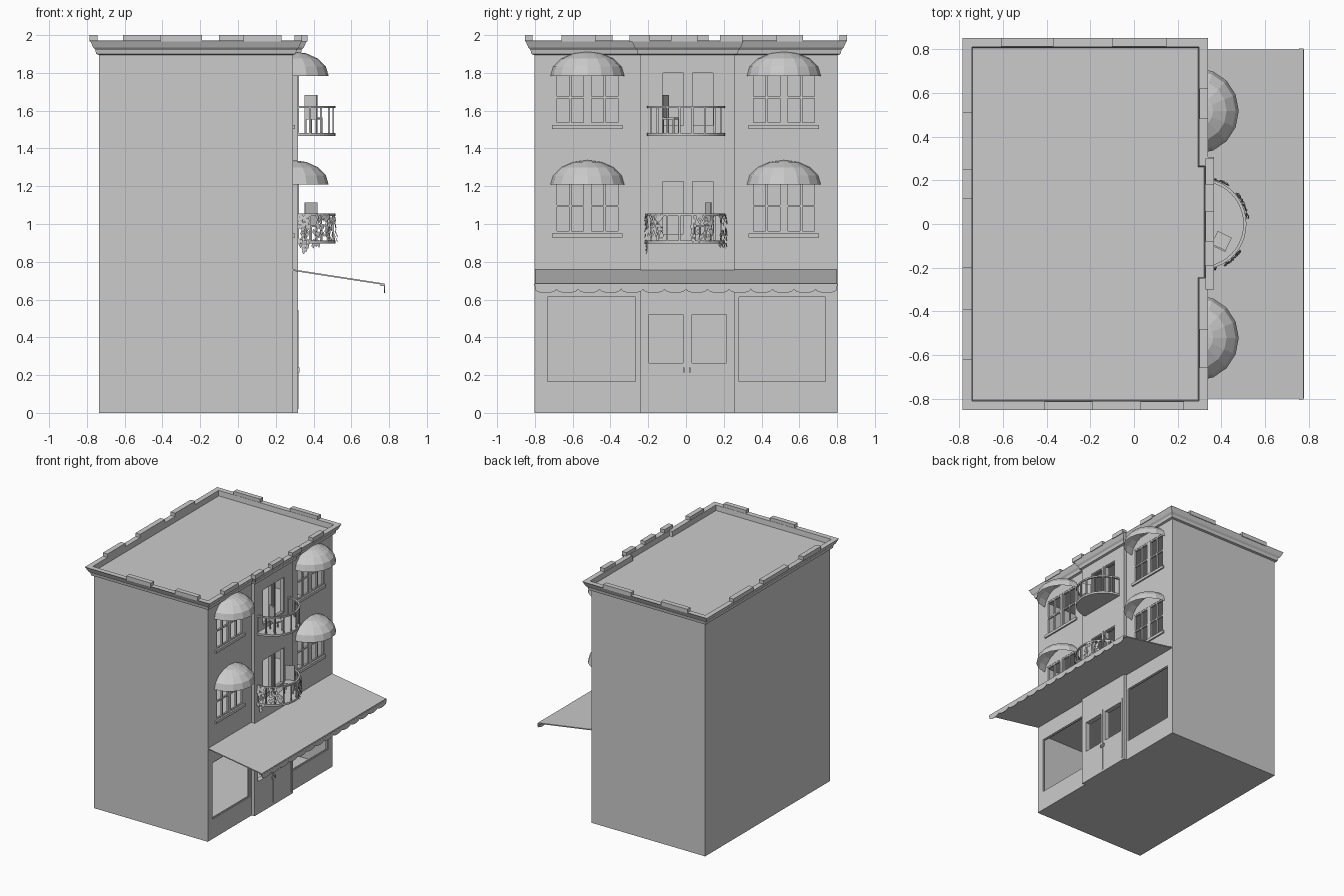
import bpy, bmesh, math, random
from mathutils import Matrix, Vector

random.seed(4)
if bpy.data.objects.get("Cube"):
    bpy.data.objects.remove(bpy.data.objects["Cube"])

plaster = bpy.data.materials.new("plain_grey")
plaster.use_nodes = True
GREY = (0.6, 0.6, 0.6, 1)
plaster.diffuse_color = GREY
plaster.node_tree.nodes["Principled BSDF"].inputs["Base Color"].default_value = GREY


def finish(name, bm, normals=True):
    if normals:
        bmesh.ops.recalc_face_normals(bm, faces=bm.faces)
    mesh = bpy.data.meshes.new(name)
    bm.to_mesh(mesh)
    bm.free()
    mesh.materials.append(plaster)
    ob = bpy.data.objects.new(name, mesh)
    bpy.context.scene.collection.objects.link(ob)
    return ob


def add_box(bm, x, y, z, spin=None):
    """Box from three (low, high) ranges."""
    size = Matrix.Diagonal((x[1] - x[0], y[1] - y[0], z[1] - z[0], 1))
    place = Matrix.Translation((sum(x) / 2, sum(y) / 2, sum(z) / 2))
    bmesh.ops.create_cube(bm, size=1, matrix=(spin or Matrix()) @ place @ size)


def boxes(name, parts, spin=None):
    bm = bmesh.new()
    for part in parts:
        add_box(bm, *part, spin)
    return finish(name, bm)


# Footprint of the house, with the projecting middle bay
BACK, FACE, BAY, SIDE = -0.735, 0.29, 0.317, 0.803
BAY_Y = (-0.24, 0.258)


def outline(off):
    a, b = BAY_Y[0] - off, BAY_Y[1] + off
    x, s = FACE + off, SIDE + off
    return [(BACK - off, -s), (x, -s), (x, a), (BAY + off, a),
            (BAY + off, b), (x, b), (x, s), (BACK - off, s)]


def stack(name, profile):
    """Loft the footprint through (offset, height) steps and cap both ends."""
    bm = bmesh.new()
    rings = [[bm.verts.new((x, y, z)) for x, y in outline(off)] for off, z in profile]
    for low, high in zip(rings, rings[1:]):
        for i in range(len(low)):
            j = (i + 1) % len(low)
            bm.faces.new((low[i], low[j], high[j], high[i]))
    bm.faces.new(rings[0][::-1])
    bm.faces.new(rings[-1])
    return finish(name, bm)


walls = stack("walls", [(0, 0), (0, 1.9)])
stack("cornice_and_roof", [(0, 1.895), (0.016, 1.9), (0.02, 1.922), (0.032, 1.935),
                           (0.045, 1.965), (0.05, 1.972), (0.008, 1.972), (0.004, 1.93)])

# Openings: (y range, z range, columns, rows)
STOREYS = (0.95, 1.525)
shop_windows = [((-0.74, -0.262), (0.16, 0.62)), ((0.275, 0.745), (0.16, 0.62))]
shop_doors = [((-0.195, -0.015), (0.265, 0.52)), ((0.033, 0.215), (0.265, 0.52))]
panes, doors = [], []
for sill in STOREYS:
    for mid in (-0.522, 0.518):
        for lo in (-0.173, 0.01):
            panes.append(((mid + lo, mid + lo + 0.165), (sill, sill + 0.29)))
    for lo in (-0.128, 0.028):
        doors.append(((lo, lo + 0.12), (sill - 0.01, sill + 0.28)))

# Hollow storeys and cut-through openings
cutters = [((-0.72, 0.276), (-0.785, 0.785), z)
           for z in ((0.012, 0.69), (0.76, 1.3), (1.33, 1.88))]
cutters += [((0.2, 0.4), y, z) for y, z in shop_windows + shop_doors + panes + doors]
for part in cutters:
    tool = boxes("opening_cutter", [part])
    tool.hide_render = True
    cut = walls.modifiers.new("opening", "BOOLEAN")
    cut.operation, cut.solver, cut.object = "DIFFERENCE", "EXACT", tool
graph = bpy.context.evaluated_depsgraph_get()
carved = bpy.data.meshes.new_from_object(walls.evaluated_get(graph))
tools = [m.object for m in walls.modifiers]
walls.modifiers.clear()
walls.data = carved
for tool in tools:
    bpy.data.objects.remove(tool)


def frame(name, y, z, x, bar, cols=1, rows=1):
    """Rectangular frame with evenly spaced glazing bars."""
    parts = []
    for i in range(cols + 1):
        c = y[0] + bar / 2 + (y[1] - y[0] - bar) * i / cols
        parts.append((x, (c - bar / 2, c + bar / 2), z))
    for i in range(rows + 1):
        c = z[0] + bar / 2 + (z[1] - z[0] - bar) * i / rows
        parts.append((x, y, (c - bar / 2, c + bar / 2)))
    boxes(name, parts)


for y, z in shop_windows:
    frame("shop_window_frame", y, z, (0.274, 0.284), 0.006)
for y, z in panes:
    frame("window_frame", y, z, (0.274, 0.288), 0.012, 2, 2)
for y, z in doors:
    frame("balcony_door_frame", y, z, (0.295, 0.312), 0.006)

# Door seams and handles
boxes("shop_door_seams", [((0.31, 0.32), (c - 0.004, c + 0.004), (0.02, 0.545))
                          for c in (0.003, 0.235)])
boxes("shop_door_handles", [((0.317, 0.325), (c - 0.005, c + 0.005), (0.215, 0.24))
                            for c in (-0.012, 0.02)])

# Window sills and scalloped-free dome awnings
def dome(name, y, z, steps=8, rings=4):
    bm = bmesh.new()
    rows = []
    for r in range(rings):
        tilt = math.pi / 2 * r / rings
        rows.append([bm.verts.new((FACE + 0.19 * math.cos(tilt) * math.sin(a),
                                   y - 0.196 * math.cos(tilt) * math.cos(a),
                                   z + 0.13 * math.sin(tilt)))
                     for a in (math.pi * i / steps for i in range(steps + 1))])
    top = bm.verts.new((FACE, y, z + 0.13))
    for low, high in zip(rows, rows[1:]):
        for i in range(steps):
            bm.faces.new((low[i], low[i + 1], high[i + 1], high[i]))
    for i in range(steps):
        bm.faces.new((rows[-1][i], rows[-1][i + 1], top))
    return finish(name, bm, False)


for sill in STOREYS:
    for mid in (-0.522, 0.518):
        boxes("window_sill", [((0.28, 0.302), (mid - 0.187, mid + 0.187), (sill - 0.022, sill))])
        dome("dome_awning", mid, sill + 0.258)
    boxes("balcony_door_post", [((0.31, 0.323), (0.003, 0.016), (sill - 0.03, sill + 0.285))])

# Blocks on the parapet
EDGE = 0.042
rim = lambda lo, hi: (lo, hi)
blocks = []
for y in ((-0.62, -0.39), (-0.2, 0.12), (0.25, 0.51)):
    blocks.append(((BACK - 0.05, BACK - 0.05 + EDGE), y))
for y, front in (((-0.66, -0.48), FACE), ((-0.3, -0.19), BAY), ((-0.08, 0.06), BAY),
                 ((0.18, 0.3), BAY), ((0.48, 0.62), FACE)):
    blocks.append(((front + 0.01, front + 0.05), y))
for x in ((-0.41, -0.19), (0.03, 0.23)):
    blocks.append((x, (-SIDE - 0.05, -SIDE - 0.01)))
for x in ((-0.61, -0.37), (-0.1, 0.15)):
    blocks.append((x, (SIDE + 0.01, SIDE + 0.05)))
boxes("parapet_blocks", [(x, y, (1.965, 2.0)) for x, y in blocks])

# Shop awning: sloping sheet, front bar and scalloped valance
bm = bmesh.new()
add_box(bm, (0.29, 0.775), (-0.8, 0.8), (0, 0.008))
for v in bm.verts:
    v.co.z += 0.752 - 0.155 * (v.co.x - 0.29)
finish("shop_awning", bm)
boxes("awning_bar", [((0.755, 0.777), (-0.805, 0.805), (0.672, 0.682))])
bm = bmesh.new()
COUNT, STEPS = 14, 6
width = 1.6 / COUNT
for k in range(COUNT):
    left = -0.8 + k * width
    arc = [(left + width * (1 - math.cos(a)) / 2, 0.655 - 0.02 * math.sin(a))
           for a in (math.pi * i / STEPS for i in range(STEPS + 1))]
    rim_points = [(left + width, 0.675), (left, 0.675)]
    bm.faces.new([bm.verts.new((0.774, y, z)) for y, z in arc + rim_points])
solid = bmesh.ops.extrude_face_region(bm, geom=bm.faces[:])
for v in solid["geom"]:
    if isinstance(v, bmesh.types.BMVert):
        v.co.x += 0.004
finish("awning_valance", bm)


# Balconies: half-round slab, rails and posts
def arc_points(rx, ry, steps):
    return [(BAY + rx * math.sin(a), -ry * math.cos(a))
            for a in (math.pi * i / steps for i in range(steps + 1))]


def curved_bar(name, rx, ry, z, thick=0.014, tall=0.012, steps=20):
    bm = bmesh.new()
    inner, outer = arc_points(rx - thick, ry - thick, steps), arc_points(rx, ry, steps)
    loops = [[bm.verts.new((*p, h)) for p in pts] for pts, h in
             ((inner, z), (outer, z), (outer, z + tall), (inner, z + tall))]
    for a, b in zip(loops, loops[1:] + loops[:1]):
        for i in range(steps):
            bm.faces.new((a[i], a[i + 1], b[i + 1], b[i]))
    for i in (0, steps):
        bm.faces.new([loop[i] for loop in loops])
    finish(name, bm)


def balcony(z):
    bm = bmesh.new()
    edge = [bm.verts.new((x, y, z)) for x, y in arc_points(0.198, 0.206, 20)]
    slab = bmesh.ops.extrude_face_region(bm, geom=[bm.faces.new(edge)])
    for v in slab["geom"]:
        if isinstance(v, bmesh.types.BMVert):
            v.co.z += 0.016
    finish("balcony_floor", bm)
    curved_bar("balcony_rail", 0.198, 0.206, z + 0.146)
    boxes("balcony_posts", [((x - 0.005, x + 0.005), (y - 0.005, y + 0.005), (z, z + 0.15))
                            for x, y in arc_points(0.19, 0.198, 9)])


def chair(floor, y, turn):
    w = 0.032
    legs = [((sx * w - 0.004, sx * w + 0.004), (sy * w - 0.004, sy * w + 0.004), (0, 0.075))
            for sx in (-1, 1) for sy in (-1, 1)]
    seat = ((-0.036, 0.036), (-0.036, 0.036), (0.07, 0.08))
    back = ((-0.036, 0.036), (-0.036, -0.028), (0.08, 0.2))
    spin = Matrix.Translation((0.4, y, floor)) @ Matrix.Rotation(turn, 4, "Z")
    boxes("balcony_chair", legs + [seat, back], spin)


for z, y, turn in ((1.467, -0.08, -0.45), (0.897, 0.09, math.pi + 0.45)):
    balcony(z)
    chair(z + 0.016, y, turn)

# Hanging vines on the lower balcony: small folded leaves in clumps
bm = bmesh.new()
for start, stop, drop in ((0.02, 0.28, 0.19), (0.5, 0.95, 0.12),
                          (1.7, 2.3, 0.13), (2.55, 3.1, 0.16)):
    for k in range(45):
        a = random.uniform(start, stop)
        out = random.uniform(0.198, 0.208)
        z = 1.058 - drop * random.random() ** 1.3
        tip = Vector((BAY + out * math.sin(a), -(out + 0.008) * math.cos(a), z))
        side = Vector((math.cos(a), math.sin(a), 0)) * 0.009
        fold = Vector((math.sin(a), -math.cos(a), 0)) * 0.006
        fall = Vector((0, 0, -0.03))
        corners = [tip, tip + side + fall / 2, tip + fall + fold, tip - side + fall / 2]
        bm.faces.new([bm.verts.new(c) for c in corners])
finish("hanging_vines", bm, False)
